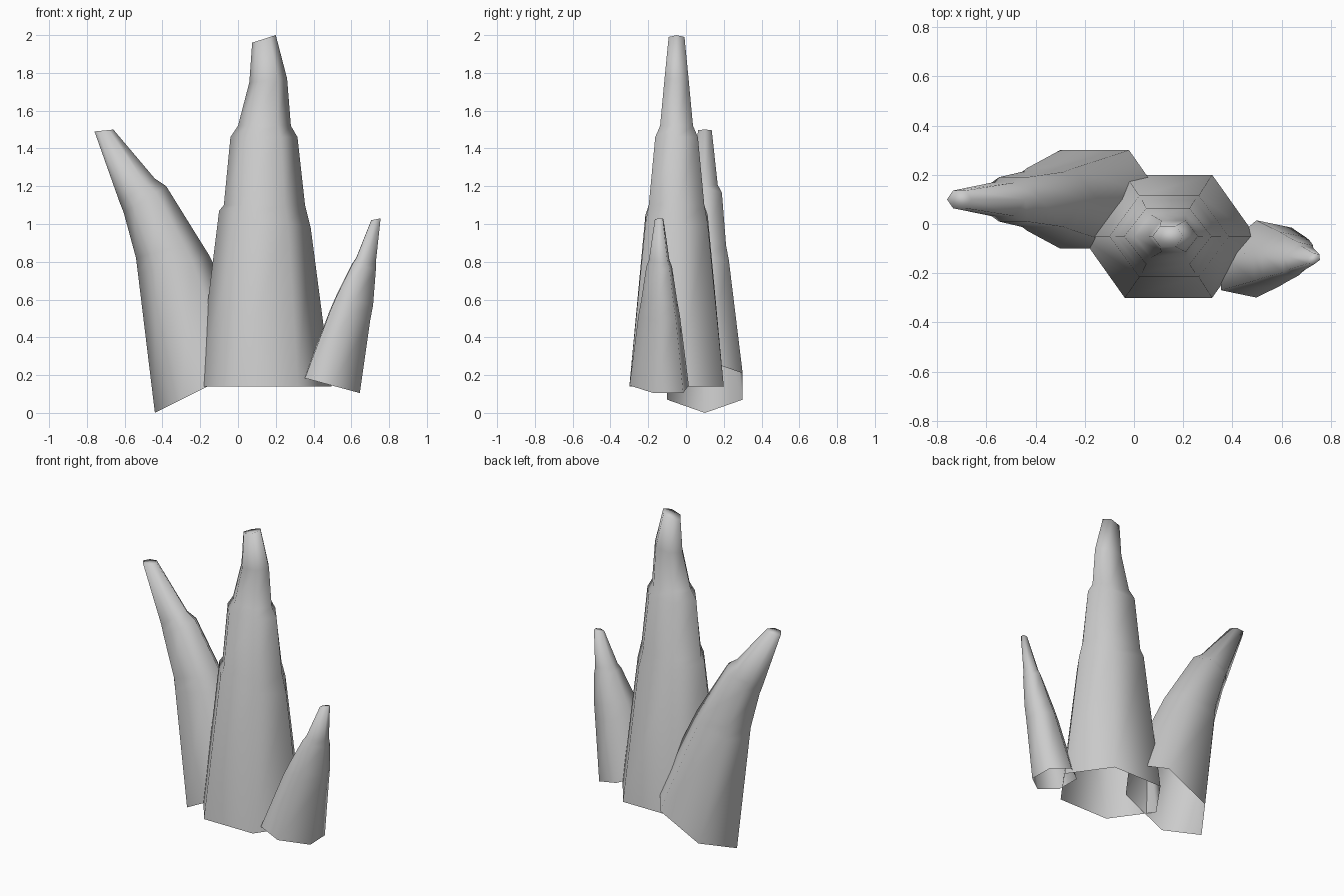
import bpy
import bmesh

stone = bpy.data.materials.new("grey_stone")
stone.diffuse_color = (0.6, 0.6, 0.6, 1)

# Unit cross-sections: six corners as fractions of the half width and half depth
HEX = [(1, 0), (0.5, 1), (-0.5, 1), (-1, 0), (-0.5, -1), (0.5, -1)]
TURNED_HEX = [(1, -0.19), (0.97, 0.81), (0, 1), (-1, 0.19), (-0.97, -0.81), (0, -1)]


def spike(name, section, y_mid, rings):
    """Hollow spike, open below; ring = left x, left z, right x, right z, half depth."""
    bm = bmesh.new()
    loops = []
    for xl, zl, xr, zr, depth in rings:
        xm, zm = (xl + xr) / 2, (zl + zr) / 2
        loops.append([bm.verts.new((xm + u * (xr - xl) / 2,
                                    y_mid + v * depth,
                                    zm + u * (zr - zl) / 2)) for u, v in section])
    for low, high in zip(loops, loops[1:]):
        for i in range(6):
            j = (i + 1) % 6
            bm.faces.new((low[i], low[j], high[j], high[i]))
    bm.faces.new(loops[-1])
    for f in bm.faces:
        f.smooth = True
    mesh = bpy.data.meshes.new(name)
    bm.to_mesh(mesh)
    bm.free()
    mesh.materials.append(stone)
    obj = bpy.data.objects.new(name, mesh)
    bpy.context.collection.objects.link(obj)


# Tall middle spike
spike("middle_spike", HEX, -0.05, [
    (-0.215, 0.14, 0.495, 0.14, 0.25),
    (-0.10, 1.07, 0.385, 0.98, 0.165),
    (-0.075, 1.10, 0.355, 1.10, 0.147),
    (-0.04, 1.46, 0.315, 1.46, 0.113),
    (0.00, 1.52, 0.28, 1.52, 0.087),
    (0.06, 1.75, 0.26, 1.77, 0.064),
    (0.075, 1.96, 0.20, 2.00, 0.042),
])

# Medium spike leaning left, with a slanted base
spike("left_spike", HEX, 0.10, [
    (-0.44, 0.00, 0.12, 0.28, 0.20),
    (-0.53, 0.74, -0.15, 0.83, 0.127),
    (-0.54, 0.82, -0.20, 0.91, 0.112),
    (-0.605, 1.06, -0.38, 1.20, 0.09),
    (-0.625, 1.11, -0.44, 1.24, 0.068),
    (-0.76, 1.49, -0.66, 1.50, 0.036),
])

# Small spike leaning right
spike("right_spike", TURNED_HEX, -0.142, [
    (0.35, 0.185, 0.645, 0.105, 0.157),
    (0.485, 0.54, 0.70, 0.49, 0.11),
    (0.52, 0.62, 0.715, 0.57, 0.095),
    (0.605, 0.79, 0.73, 0.76, 0.068),
    (0.625, 0.82, 0.73, 0.80, 0.054),
    (0.705, 1.02, 0.755, 1.03, 0.023),
])
